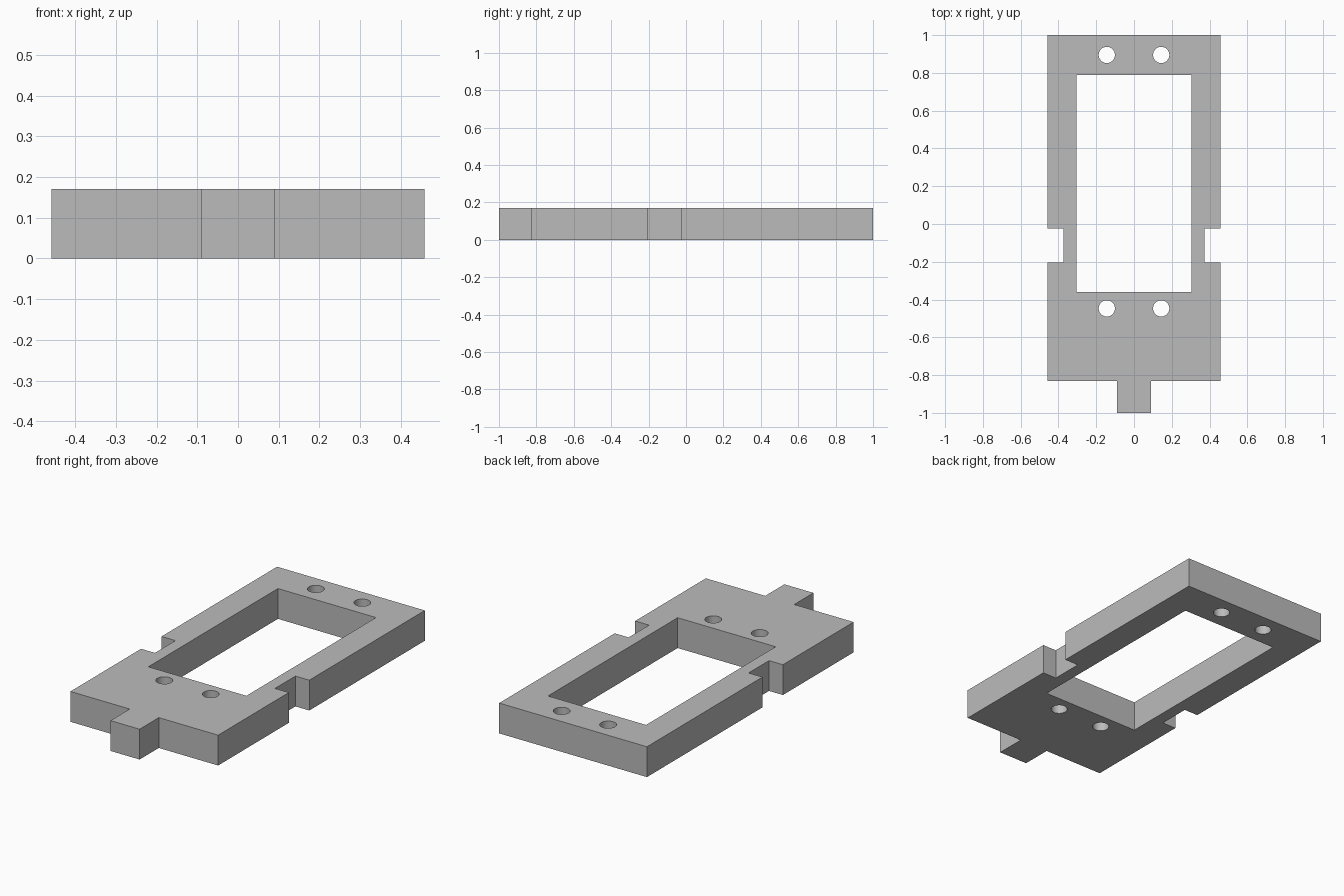
import bpy
import bmesh
import math

HEIGHT = 0.17

cube = bpy.data.objects.get("Cube")
if cube:
    bpy.data.objects.remove(cube, do_unlink=True)

grey = bpy.data.materials.new("plain grey")
grey.use_nodes = True
colour = (0.5, 0.5, 0.5, 1)
grey.diffuse_color = colour
grey.node_tree.nodes["Principled BSDF"].inputs["Base Color"].default_value = colour


def prism(name, outline, bottom, top):
    """Extrude a counter-clockwise outline between two heights."""
    bm = bmesh.new()
    face = bm.faces.new([bm.verts.new((x, y, bottom)) for x, y in outline])
    moved = bmesh.ops.extrude_face_region(bm, geom=[face])["geom"]
    verts = [v for v in moved if isinstance(v, bmesh.types.BMVert)]
    bmesh.ops.translate(bm, verts=verts, vec=(0, 0, top - bottom))
    bmesh.ops.recalc_face_normals(bm, faces=bm.faces)
    mesh = bpy.data.meshes.new(name)
    bm.to_mesh(mesh)
    bm.free()
    mesh.materials.append(grey)
    obj = bpy.data.objects.new(name, mesh)
    bpy.context.collection.objects.link(obj)
    return obj


def circle(cx, cy, radius, sides=48):
    angles = [2 * math.pi * i / sides for i in range(sides)]
    return [(cx + radius * math.cos(a), cy + radius * math.sin(a)) for a in angles]


# Plate outline: right half with front tab and side notch, mirrored
half = [(0.09, -1), (0.09, -0.83), (0.458, -0.83), (0.458, -0.204),
        (0.372, -0.204), (0.372, -0.023), (0.458, -0.023), (0.458, 1)]
outline = half + [(-x, y) for x, y in reversed(half)]
plate = prism("mounting_plate", outline, 0, HEIGHT)

# Rectangular opening and four screw holes
window = [(-0.304, -0.36), (0.304, -0.36), (0.304, 0.788), (-0.304, 0.788)]
cutouts = [("window_cutter", window)]
for x in (-0.144, 0.144):
    for y in (-0.447, 0.895):
        cutouts.append(("screw_hole_cutter", circle(x, y, 0.043)))

cutters = []
for name, shape in cutouts:
    cutter = prism(name, shape, -0.1, HEIGHT + 0.1)
    cutter.hide_render = True
    cutters.append(cutter)
    cut = plate.modifiers.new(name, 'BOOLEAN')
    cut.operation = 'DIFFERENCE'
    cut.solver = 'EXACT'
    cut.object = cutter

# Apply the cuts and discard the cutters
bpy.ops.object.select_all(action='DESELECT')
plate.select_set(True)
bpy.context.view_layer.objects.active = plate
for modifier in list(plate.modifiers):
    bpy.ops.object.modifier_apply(modifier=modifier.name)
for cutter in cutters:
    bpy.data.objects.remove(cutter, do_unlink=True)

# Round hole walls, crisp edges elsewhere
bpy.ops.object.shade_smooth_by_angle(angle=math.radians(30))
